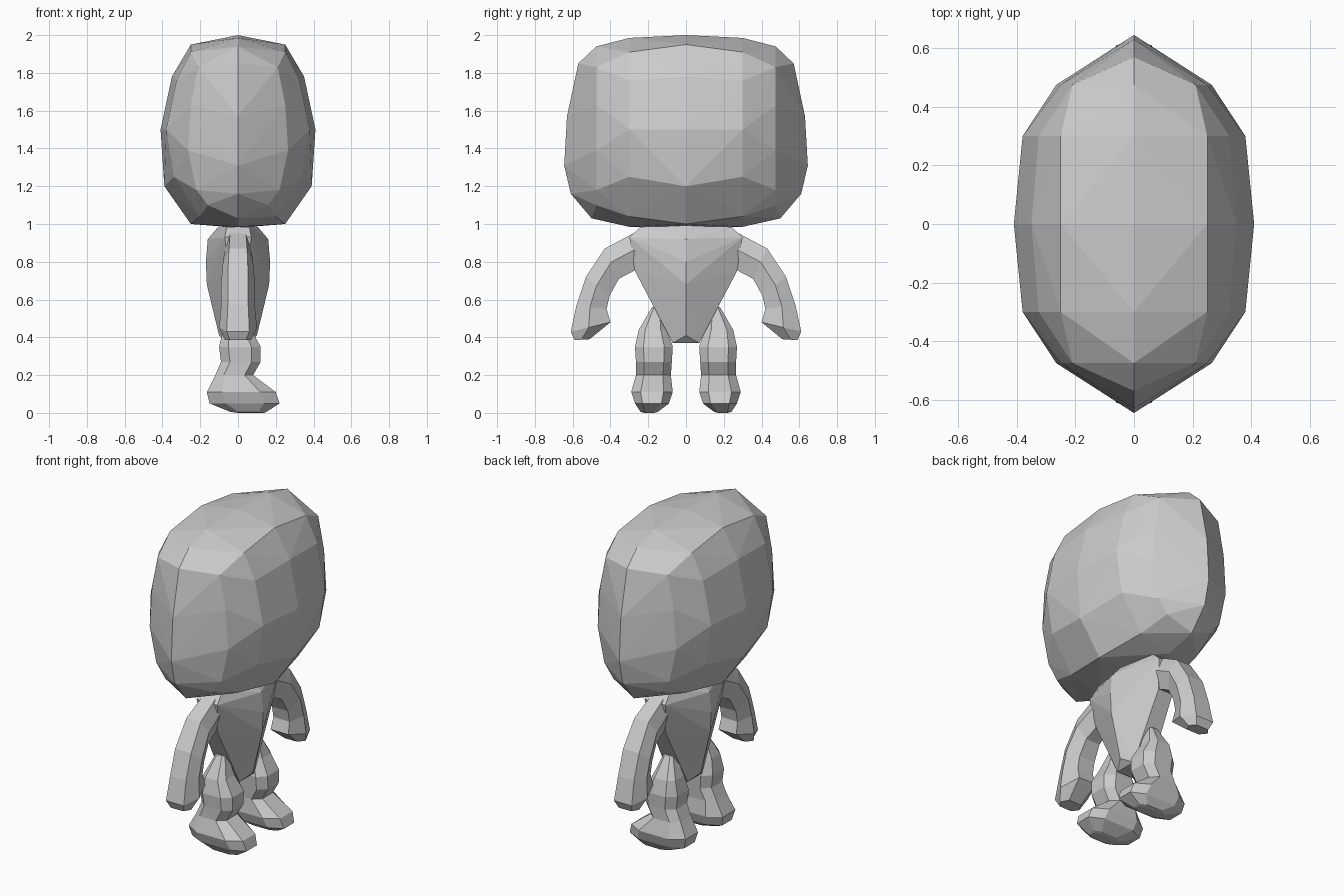
import bpy
import bmesh
from mathutils import Vector

cube = bpy.data.objects.get("Cube")
if cube:
    bpy.data.objects.remove(cube)

grey = bpy.data.materials.new("plain_grey")
grey.use_nodes = True
colour = (0.6, 0.6, 0.6, 1)
grey.diffuse_color = colour
grey.node_tree.nodes["Principled BSDF"].inputs["Base Color"].default_value = colour


def finish(bm, name):
    bmesh.ops.recalc_face_normals(bm, faces=bm.faces)
    mesh = bpy.data.meshes.new(name)
    bm.to_mesh(mesh)
    bm.free()
    mesh.materials.append(grey)
    obj = bpy.data.objects.new(name, mesh)
    bpy.context.collection.objects.link(obj)
    return obj


def faceted_hull(name, quarter):
    """Mirror points over x and y and wrap them in flat facets."""
    points = {(sx * x, sy * y, z) for x, y, z in quarter for sx in (1, -1) for sy in (1, -1)}
    bm = bmesh.new()
    for p in sorted(points):
        bm.verts.new(p)
    bmesh.ops.remove_doubles(bm, verts=bm.verts, dist=0.001)
    hull = bmesh.ops.convex_hull(bm, input=bm.verts)
    loose = {g for g in hull["geom_interior"] if isinstance(g, bmesh.types.BMVert)}
    bmesh.ops.delete(bm, geom=list(loose), context='VERTS')
    return finish(bm, name)


def loft(name, rings, side):
    """Skin equal rings into a limb; side mirrors it over y."""
    bm = bmesh.new()
    loops = [[bm.verts.new((x, y * side, z)) for x, y, z in ring] for ring in rings]
    for a, b in zip(loops, loops[1:]):
        for i in range(len(a)):
            j = (i + 1) % len(a)
            bm.faces.new((a[i], a[j], b[j], b[i]))
    bm.faces.new(loops[0])
    bm.faces.new(loops[-1])
    return finish(bm, name)


def arm_ring(outer, inner, width):
    """Six-sided section spanning an outer and an inner (y, z) point."""
    o, i = Vector((0, *outer)), Vector((0, *inner))
    mid = o.lerp(i, 0.45)
    steps = ((o, 0.6), (mid, 1), (i, 0.6), (i, -0.6), (mid, -1), (o, -0.6))
    return [p + Vector((width * k, 0, 0)) for p, k in steps]


def leg_ring(z, back, toe, inner, outer):
    """Chamfered rectangular section of a leg or foot."""
    cx, cy = (back + toe) / 2, (inner + outer) / 2
    hx, hy = (toe - back) / 2, (outer - inner) / 2
    c = 0.55
    unit = ((1, c), (c, 1), (-c, 1), (-1, c), (-1, -c), (-c, -1), (c, -1), (1, -c))
    return [(cx + hx * u, cy + hy * v, z) for u, v in unit]


# Large faceted head
faceted_hull("head", [
    (0, 0, 2), (0, .3, 1.985), (0, .475, 1.94),
    (.25, 0, 1.95), (.25, .3, 1.91), (.21, .475, 1.83), (0, .57, 1.85),
    (.35, 0, 1.78), (.325, .3, 1.76), (.25, .475, 1.63), (0, .63, 1.57),
    (.41, 0, 1.5), (.38, .3, 1.5), (.265, .475, 1.39), (0, .645, 1.31),
    (.39, 0, 1.2), (.34, .3, 1.25), (.22, .475, 1.18), (0, .61, 1.16),
    (.25, 0, 1.0), (.2, .3, 1.04), (.16, .475, 1.1), (0, .5, 1.03),
    (0, .3, .985), (0, 0, .98),
])

# Tapering torso
faceted_hull("torso", [
    (.1, 0, .99), (.06, .24, .985), (.07, .3, .93), (.05, .27, .75),
    (.16, 0, .92), (.17, 0, .8), (.165, 0, .68), (.1, 0, .41),
    (.05, .16, .55), (.06, .07, .37),
])

# Arms and legs on both sides
arm = [
    arm_ring((.28, .95), (.26, .76), .07),
    arm_ring((.43, .87), (.355, .71), .08),
    arm_ring((.53, .72), (.405, .62), .09),
    arm_ring((.58, .57), (.42, .55), .09),
    arm_ring((.61, .43), (.4, .48), .1),
    arm_ring((.59, .385), (.51, .39), .07),
]
leg = [
    leg_ring(.56, -.03, .03, .13, .18),
    leg_ring(.44, -.08, .07, .1, .25),
    leg_ring(.35, -.1, .12, .07, .27),
    leg_ring(.27, -.09, .12, .075, .265),
    leg_ring(.2, -.12, .08, .08, .265),
    leg_ring(.11, -.165, .2, .07, .29),
    leg_ring(.05, -.15, .22, .09, .27),
    leg_ring(.005, -.04, .15, .15, .24),
    leg_ring(0, 0, .14, .17, .22),
]
for label, side in (("left", 1), ("right", -1)):
    loft(label + "_arm", arm, side)
    loft(label + "_leg", leg, side)
